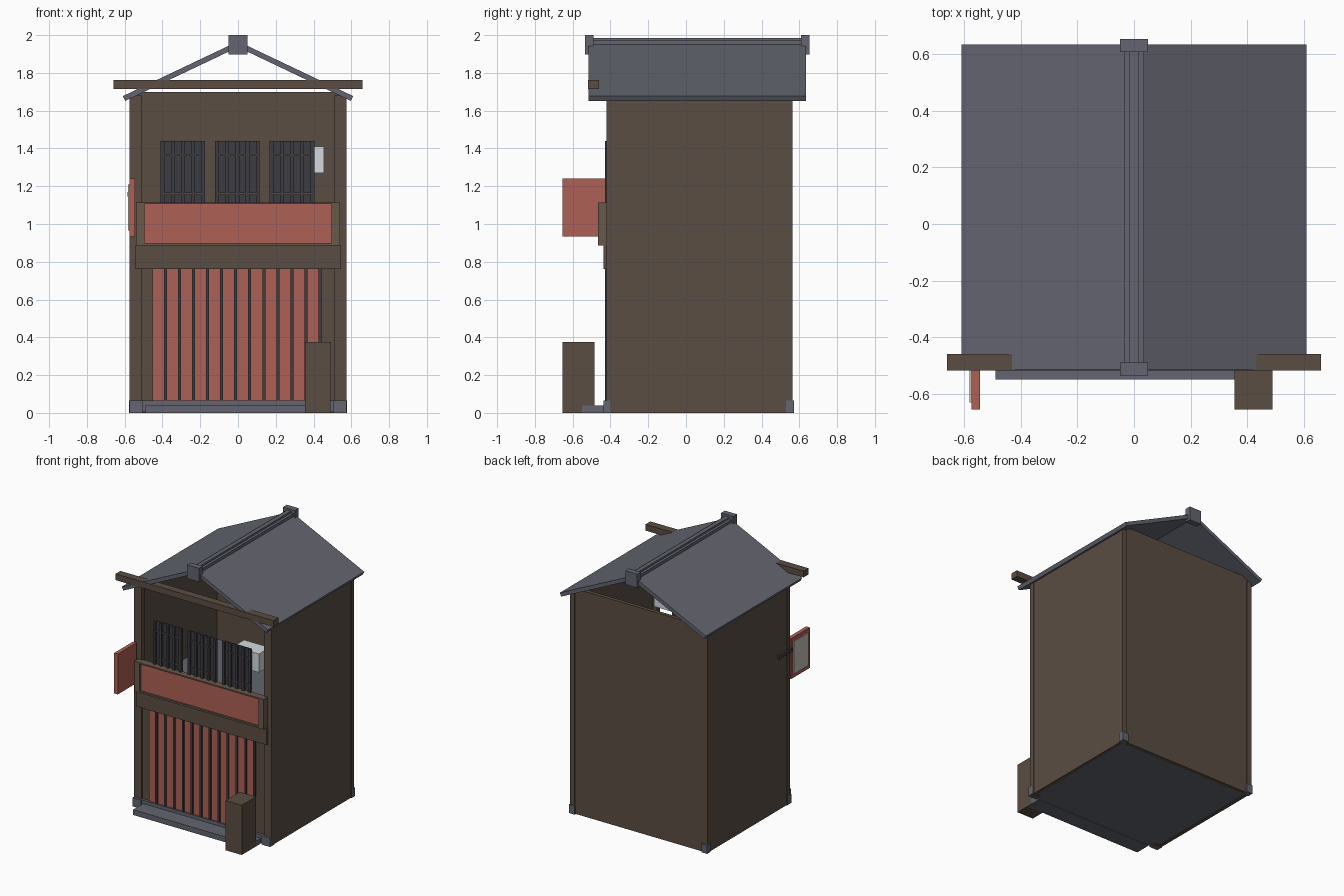
import bpy


def mat(name, rgb):
    m = bpy.data.materials.new(name)
    m.diffuse_color = (*rgb, 1)
    return m


BROWN = mat("dark_wood", (0.10, 0.075, 0.055))
TRIM = mat("trim_wood", (0.14, 0.10, 0.07))
RED = mat("red_paint", (0.42, 0.115, 0.09))
SLATE = mat("slate", (0.125, 0.13, 0.16))
DARK = mat("dark_metal", (0.045, 0.045, 0.055))
WHITE = mat("white_plastic", (0.65, 0.70, 0.75))
CREAM = mat("sign_face", (0.55, 0.53, 0.48))


def prism(name, profile, y0, y1, material):
    """Extrude an x-z outline along y."""
    n = len(profile)
    verts = [(x, y, z) for y in (y0, y1) for x, z in profile]
    faces = [tuple(range(n)), tuple(range(2 * n - 1, n - 1, -1))]
    faces += [(i, i + n, (i + 1) % n + n, (i + 1) % n) for i in range(n)]
    me = bpy.data.meshes.new(name)
    me.from_pydata(verts, [], faces)
    me.materials.append(material)
    ob = bpy.data.objects.new(name, me)
    bpy.context.collection.objects.link(ob)
    return ob


def box(name, x0, x1, y0, y1, z0, z1, material):
    return prism(name, [(x0, z0), (x1, z0), (x1, z1), (x0, z1)], y0, y1, material)


def pair(name, x0, x1, *rest):
    """Box on the right plus its mirror on the left."""
    box(name + "_right", x0, x1, *rest)
    box(name + "_left", -x1, -x0, *rest)


# foundation, step and post feet
box("foundation", -0.555, 0.555, -0.43, 0.54, 0.005, 0.065, SLATE)
box("front_step", -0.49, 0.49, -0.55, -0.43, 0, 0.04, SLATE)
pair("front_foot", 0.505, 0.575, -0.438, -0.40, 0, 0.065, SLATE)
pair("back_foot", 0.53, 0.577, 0.53, 0.572, 0, 0.065, SLATE)

# walls: the upper front and both gables stay open
pair("side_wall", 0.545, 0.57, -0.41, 0.555, 0, 1.665, BROWN)
prism("back_wall", [(-0.56, 0), (0.56, 0), (0.56, 1.67), (0.51, 1.70),
                    (-0.51, 1.70), (-0.56, 1.67)], 0.53, 0.558, BROWN)
box("lower_front_wall", -0.545, 0.545, -0.41, -0.385, 0.065, 1.0, BROWN)
box("upper_floor", -0.545, 0.545, -0.385, 0.53, 0.88, 0.90, SLATE)

# corner posts
pair("front_post", 0.51, 0.575, -0.42, -0.385, 0.0, 1.68, BROWN)
pair("back_post", 0.535, 0.575, 0.53, 0.565, 0.0, 1.67, BROWN)

# slatted door
box("door_backing", -0.452, 0.437, -0.418, -0.41, 0.065, 0.77, RED)
for i in range(12):
    x = -0.385 + i * 0.0745
    box(f"door_bar_{i}", x - 0.008, x + 0.008, -0.428, -0.418, 0.065, 0.77, DARK)

# lintel and framed shop sign
box("lintel", -0.545, 0.545, -0.438, -0.40, 0.762, 0.887, BROWN)
box("sign_panel", -0.50, 0.50, -0.452, -0.41, 0.895, 1.11, RED)
pair("sign_frame_side", 0.495, 0.54, -0.465, -0.41, 0.887, 1.115, TRIM)
box("sign_frame_bottom", -0.495, 0.495, -0.465, -0.41, 0.887, 0.90, TRIM)
box("sign_frame_top", -0.495, 0.495, -0.465, -0.41, 1.105, 1.115, TRIM)

# three lattice windows
for w, cx in enumerate((-0.292, -0.003, 0.286)):
    box(f"window_pane_{w}", cx - 0.118, cx + 0.118, -0.415, -0.408, 1.11, 1.44, DARK)
    for i in range(5):
        x = cx - 0.108 + i * 0.054
        box(f"window_bar_{w}_{i}", x - 0.01, x + 0.01, -0.43, -0.415, 1.11, 1.44, DARK)
    for z in (1.16, 1.365):
        box(f"window_rail_{w}_{z}", cx - 0.118, cx + 0.118, -0.424, -0.415,
            z - 0.006, z + 0.006, BROWN)

# air unit behind the right window
box("air_unit", 0.24, 0.455, -0.40, -0.27, 1.27, 1.41, WHITE)

# hanging side sign with bracket
box("side_sign", -0.575, -0.545, -0.655, -0.43, 0.935, 1.24, RED)
box("side_sign_face", -0.582, -0.575, -0.63, -0.455, 0.965, 1.21, CREAM)
box("side_sign_bracket", -0.585, -0.57, -0.44, -0.28, 1.145, 1.17, DARK)

# free-standing box by the door
box("door_stand", 0.355, 0.49, -0.655, -0.485, 0, 0.375, BROWN)

# gable roof, eave bar, stepped ridge with end caps
prism("roof", [(-0.61, 1.677), (0, 1.967), (0.61, 1.677),
               (0.597, 1.652), (0, 1.936), (-0.597, 1.652)], -0.515, 0.635, SLATE)
box("eave_bar", -0.66, 0.66, -0.518, -0.46, 1.715, 1.762, BROWN)
box("ridge_base", -0.036, 0.036, -0.50, 0.62, 1.94, 1.972, SLATE)
box("ridge_top", -0.016, 0.016, -0.50, 0.62, 1.97, 1.986, SLATE)
for name, y in (("front", -0.535), ("back", 0.608)):
    box(f"ridge_cap_{name}", -0.05, 0.05, y, y + 0.045, 1.897, 2.0, SLATE)

# make all normals point outward
import bmesh
for ob in bpy.context.collection.objects:
    bm = bmesh.new()
    bm.from_mesh(ob.data)
    bmesh.ops.recalc_face_normals(bm, faces=bm.faces)
    bm.to_mesh(ob.data)
    bm.free()
